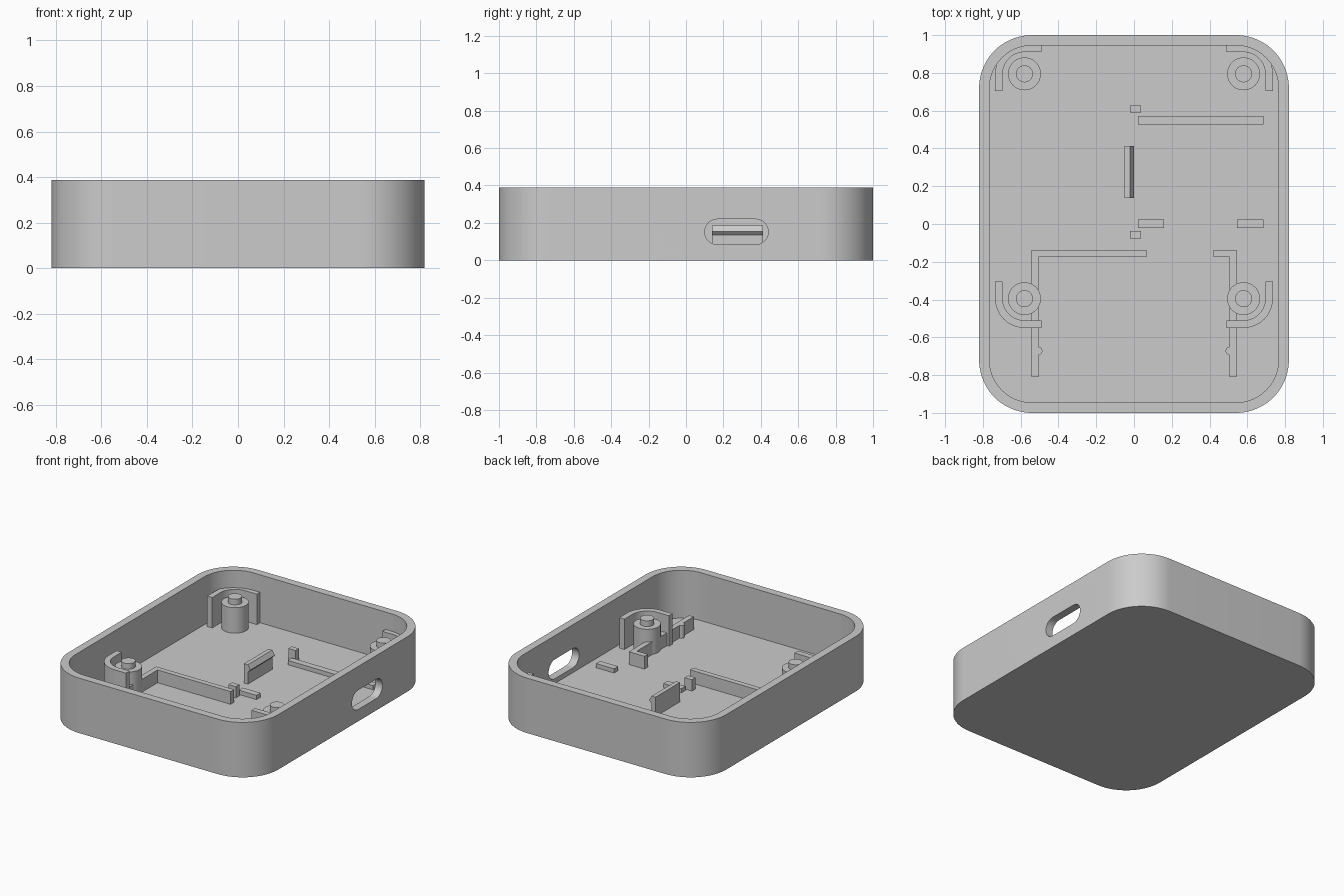
import bpy
import bmesh
import math

if "Cube" in bpy.data.objects:
    bpy.data.objects.remove(bpy.data.objects["Cube"])

FLOOR = 0.05      # floor thickness
BASE = 0.04       # parts on the floor are sunk in slightly

grey = bpy.data.materials.new("grey plastic")
grey.diffuse_color = (0.6, 0.6, 0.6, 1)
grey.use_nodes = True
grey.node_tree.nodes["Principled BSDF"].inputs["Base Color"].default_value = grey.diffuse_color


def finish(name, bm):
    bmesh.ops.recalc_face_normals(bm, faces=bm.faces[:])
    me = bpy.data.meshes.new(name)
    bm.to_mesh(me)
    bm.free()
    me.materials.append(grey)
    ob = bpy.data.objects.new(name, me)
    bpy.context.collection.objects.link(ob)
    return ob


def smooth(ob):
    bpy.ops.object.select_all(action='DESELECT')
    ob.select_set(True)
    bpy.context.view_layer.objects.active = ob
    bpy.ops.object.shade_smooth_by_angle(angle=math.radians(30))


def loft(name, loops):
    """Joins equal-length closed loops in order and caps both ends."""
    bm = bmesh.new()
    rings = [[bm.verts.new(p) for p in loop] for loop in loops]
    n = len(rings[0])
    for a, b in zip(rings, rings[1:]):
        for i in range(n):
            j = (i + 1) % n
            bm.faces.new((a[i], a[j], b[j], b[i]))
    bm.faces.new(rings[0])
    bm.faces.new(rings[-1])
    return finish(name, bm)


def prism(name, pts, z0, z1):
    return loft(name, [[(x, y, z) for x, y in pts] for z in (z0, z1)])


def block(name, x0, x1, y0, y1, top):
    return prism(name, [(x0, y0), (x1, y0), (x1, y1), (x0, y1)], BASE, top)


def arc(cx, cy, r, a0, a1, n):
    return [(cx + r * math.cos(math.radians(a0 + (a1 - a0) * i / n)),
             cy + r * math.sin(math.radians(a0 + (a1 - a0) * i / n)))
            for i in range(n + 1)]


def cylinder(name, x, y, r, z0, z1):
    ob = prism(name, arc(x, y, r, 0, 360, 40)[:-1], z0, z1)
    smooth(ob)


def rounded_rect(hx, hy, r, n=20):
    pts = []
    for k, (sx, sy) in enumerate(((1, 1), (-1, 1), (-1, -1), (1, -1))):
        pts += arc(sx * (hx - r), sy * (hy - r), r, 90 * k, 90 * k + 90, n)
    return pts


# Open tray: outer wall, rim, inner wall and floor
outer = rounded_rect(0.82, 1.0, 0.28)
inner = rounded_rect(0.765, 0.945, 0.225)
tray = loft("tray", [[(x, y, z) for x, y in ring] for ring, z in
                     ((outer, 0), (outer, 0.388), (inner, 0.388), (inner, FLOOR))])

# Port slot through the right wall
slot = arc(0.372, 0.152, 0.068, -90, 90, 16) + arc(0.168, 0.152, 0.068, 90, 270, 16)
cutter = loft("port_cutter", [[(x, y, z) for y, z in slot] for x in (0.7, 0.9)])
cutter.hide_render = True
mod = tray.modifiers.new("port", 'BOOLEAN')
mod.operation = 'DIFFERENCE'
mod.solver = 'EXACT'
mod.object = cutter
bpy.context.view_layer.objects.active = tray
bpy.ops.object.modifier_apply(modifier=mod.name)
bpy.data.objects.remove(cutter, do_unlink=True)
smooth(tray)

# Four corner posts with pins, each hugged by a curved guard
for px in (-0.58, 0.58):
    for py, sy in ((0.795, 1), (-0.395, -1)):
        sx = 1 if px > 0 else -1
        cylinder("post", px, py, 0.087, BASE, 0.23)
        cylinder("post_pin", px, py, 0.045, 0.22, 0.27)
        profile = ([(0.155, -0.09)] + arc(0, 0, 0.155, 0, 90, 16) + [(-0.09, 0.155)]
                   + [(-0.09, 0.115)] + arc(0, 0, 0.115, 90, 0, 16) + [(0.115, -0.09)])
        guard = prism("post_guard", [(px + sx * x, py + sy * y) for x, y in profile],
                      BASE, 0.265)
        smooth(guard)

# Corner rails of the front bay, with small retaining bumps
for s, reach in ((-1, -0.065), (1, 0.42)):
    prism("bay_rail", [(s * x, y) for x, y in (
        (reach, -0.137), (0.543, -0.137), (0.543, -0.81), (0.506, -0.81),
        (0.506, -0.175), (reach, -0.175))], BASE, 0.14)
    cylinder("rail_bump", s * 0.506, -0.672, 0.021, BASE, 0.14)

# Board supports and locating stubs
block("long_support", 0.02, 0.685, 0.527, 0.573, 0.08)
block("short_support", 0.02, 0.16, -0.022, 0.024, 0.08)
block("short_support", 0.545, 0.685, -0.022, 0.024, 0.08)
block("stub", -0.02, 0.037, 0.59, 0.627, 0.13)
block("stub", -0.02, 0.037, -0.077, -0.038, 0.13)

# Snap clip with a sloped hook facing the port
hook = [(-0.05, BASE), (-0.02, BASE), (-0.02, 0.134), (0, 0.155),
        (-0.02, 0.187), (-0.05, 0.187)]
loft("snap_clip", [[(x, y, z) for x, z in hook] for y in (0.138, 0.412)])
